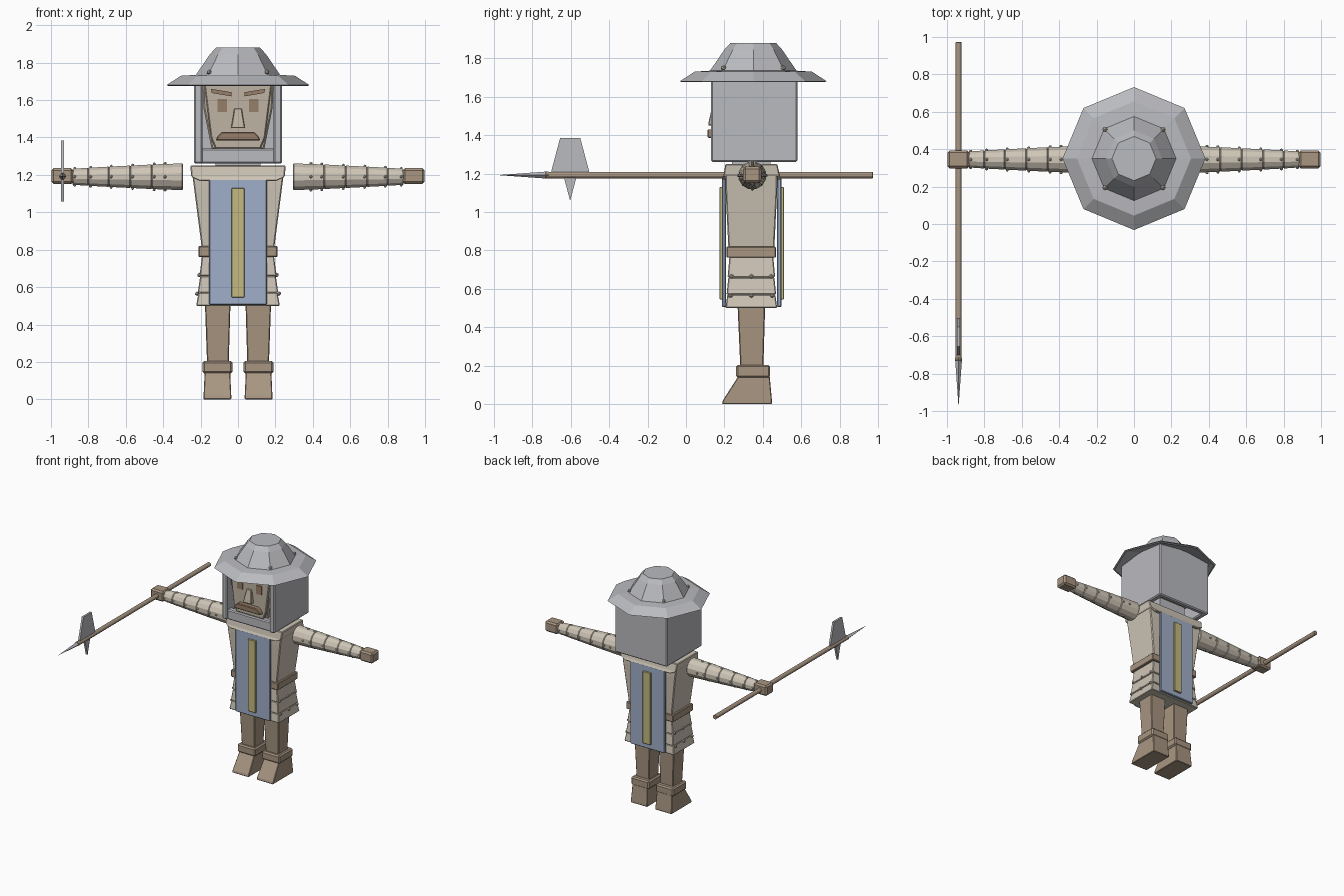
import bpy, bmesh, math
from mathutils import Vector

if "Cube" in bpy.data.objects:
    bpy.data.objects.remove(bpy.data.objects["Cube"])

CY = 0.345  # depth of the body's centre line


def mat(name, r, g, b):
    m = bpy.data.materials.new(name)
    m.diffuse_color = (r, g, b, 1)
    m.use_nodes = True
    m.node_tree.nodes["Principled BSDF"].inputs["Base Color"].default_value = m.diffuse_color
    return m


STEEL = mat("steel grey", 0.49, 0.495, 0.52)
CLOTH = mat("beige cloth", 0.62, 0.56, 0.47)
LEATHER = mat("brown leather", 0.39, 0.30, 0.22)
BLUE = mat("blue cloth", 0.35, 0.43, 0.58)
GOLD = mat("gold", 0.56, 0.49, 0.22)
SKIN = mat("skin", 0.52, 0.45, 0.36)
FEATURE = mat("dark brown", 0.31, 0.21, 0.14)


def loft(name, rings, m, bevel=0.0, caps=True):
    """Skin a list of equal-length point rings."""
    bm = bmesh.new()
    vs = [[bm.verts.new(p) for p in r] for r in rings]
    n = len(rings[0])
    for a, b in zip(vs, vs[1:]):
        for i in range(n):
            bm.faces.new((a[i], a[(i + 1) % n], b[(i + 1) % n], b[i]))
    if caps:
        bm.faces.new(vs[0][::-1])
        bm.faces.new(vs[-1])
    bmesh.ops.remove_doubles(bm, verts=bm.verts, dist=1e-5)
    bmesh.ops.recalc_face_normals(bm, faces=bm.faces)
    me = bpy.data.meshes.new(name)
    bm.to_mesh(me)
    bm.free()
    me.materials.append(m)
    ob = bpy.data.objects.new(name, me)
    bpy.context.collection.objects.link(ob)
    if bevel:
        b = ob.modifiers.new("Bevel", 'BEVEL')
        b.width, b.segments = bevel, 1
    return ob


def rect(x0, x1, y0, y1, z):
    return [(x0, y0, z), (x1, y0, z), (x1, y1, z), (x0, y1, z)]


def box(name, x0, x1, y0, y1, z0, z1, m, bevel=0.005):
    return loft(name, [rect(x0, x1, y0, y1, z0), rect(x0, x1, y0, y1, z1)], m, bevel)


def ring(axis, t, r, n=8, c=(0, 0), turn=0.0):
    """Regular polygon around the x, y or z axis at position t."""
    out = []
    for i in range(n):
        a = math.tau * i / n + turn
        u, v = c[0] + r * math.cos(a), c[1] + r * math.sin(a)
        out.append({'x': (t, u, v), 'y': (u, t, v), 'z': (u, v, t)}[axis])
    return out


def plate(name, pts, y0, y1, m, bevel=0.0):
    """Front-facing outline (x, z) given a depth."""
    return loft(name, [[(x, y, z) for x, z in pts] for y in (y0, y1)], m, bevel)


def studs(name, points, r, m):
    """Small diamond rivets gathered in one object."""
    bm = bmesh.new()
    for p in points:
        res = bmesh.ops.create_icosphere(bm, subdivisions=1, radius=r)
        bmesh.ops.translate(bm, verts=res['verts'], vec=Vector(p))
    me = bpy.data.meshes.new(name)
    bm.to_mesh(me)
    bm.free()
    me.materials.append(m)
    bpy.context.collection.objects.link(bpy.data.objects.new(name, me))


# Hat: crown, brim and hollow underside in one closed profile
hat = [(1.72, 0.22), (1.675, 0.37), (1.68, 0.382), (1.73, 0.305), (1.735, 0.225),
       (1.845, 0.15), (1.88, 0.118)]
loft("hat", [ring('z', z, r, c=(0, CY + 0.005)) for z, r in hat], STEEL)
studs("hat_studs", [(sx * 0.155, CY + 0.005 + sy * 0.155, 1.75)
                    for sx in (-1, 1) for sy in (-1, 1)], 0.014, CLOTH)

# Helmet walls, open at the face
for s, n in ((-1, "left"), (1, "right")):
    xs = sorted((s * 0.19, s * 0.235))
    box("helmet_side_" + n, *xs, 0.13, 0.58, 1.26, 1.72, STEEL, 0.008)
box("helmet_back", -0.23, 0.23, 0.54, 0.58, 1.26, 1.72, STEEL, 0.008)
box("helmet_roof", -0.2, 0.2, 0.14, 0.56, 1.68, 1.72, STEEL, 0)
box("chin_guard", -0.2, 0.2, 0.14, 0.19, 1.26, 1.34, STEEL, 0.008)
box("neck", -0.12, 0.12, 0.24, 0.44, 1.22, 1.36, STEEL, 0)

# Head with a tapering jaw, and its features
loft("head", [rect(-0.14, 0.14, 0.18, 0.46, 1.335), rect(-0.185, 0.185, 0.165, 0.5, 1.56),
              rect(-0.19, 0.19, 0.165, 0.52, 1.69)], SKIN, 0.008)
plate("face", [(-0.12, 1.34), (0.12, 1.34), (0.145, 1.4), (0.18, 1.68), (-0.18, 1.68),
               (-0.145, 1.4)], 0.15, 0.18, SKIN, 0.006)
loft("nose", [rect(-0.037, 0.037, 0.115, 0.17, 1.45), rect(-0.032, 0.032, 0.12, 0.17, 1.48),
              rect(-0.02, 0.02, 0.138, 0.17, 1.555)], SKIN, 0.004)
plate("moustache", [(-0.12, 1.385), (0.12, 1.385), (0.11, 1.405), (0.085, 1.43),
                    (-0.085, 1.43), (-0.11, 1.405)], 0.112, 0.16, FEATURE, 0.005)
for s, n in ((-1, "left"), (1, "right")):
    plate("eye_" + n, [(s * 0.06, 1.535), (s * 0.11, 1.535), (s * 0.11, 1.605),
                       (s * 0.06, 1.605)], 0.143, 0.152, FEATURE)
    plate("eyebrow_" + n, [(s * 0.035, 1.62), (s * 0.14, 1.638), (s * 0.145, 1.66),
                           (s * 0.035, 1.642)], 0.138, 0.152, FEATURE)

# Torso, collar and tiered skirt
loft("torso", [rect(-0.19, 0.19, 0.222, 0.458, 0.78), rect(-0.235, 0.235, 0.205, 0.475, 1.13),
               rect(-0.25, 0.25, 0.203, 0.475, 1.245)], CLOTH, 0.006)
loft("collar", [rect(-0.2, 0.2, 0.185, 0.498, 1.168), rect(-0.25, 0.25, 0.195, 0.488, 1.19),
                rect(-0.255, 0.255, 0.205, 0.475, 1.25)], CLOTH, 0.005)
skirt = [(0.80, 0.192), (0.66, 0.206), (0.57, 0.215), (0.5, 0.224)]
for i, ((z1, w1), (z0, w0)) in enumerate(zip(skirt, skirt[1:])):
    d1, d0 = w1 * 0.6, w0 * 0.6
    loft(f"skirt_tier_{i + 1}", [rect(-w0, w0, 0.34 - d0, 0.34 + d0, z0),
                                 rect(-w1 + 0.004, w1 - 0.004, 0.344 - d1, 0.336 + d1, z1)],
         CLOTH, 0.005)
studs("skirt_studs", [(s * (w + 0.002), 0.34 + t * w * 0.5, z + 0.005) for z, w in
                      ((0.66, 0.205), (0.56, 0.217)) for s in (-1, 1) for t in (-1, 0, 1)],
      0.012, CLOTH)
box("belt", -0.212, 0.212, 0.21, 0.468, 0.762, 0.82, LEATHER)

# Tabard panels, front and back
for n, blue_y, gold_y in (("front", (0.187, 0.208), (0.174, 0.19)),
                          ("back", (0.474, 0.496), (0.493, 0.509))):
    box("tabard_" + n, -0.155, 0.155, *blue_y, 0.505, 1.178, BLUE)
    box("tabard_stripe_" + n, -0.035, 0.035, *gold_y, 0.545, 1.13, GOLD, 0.003)

# Arms: stepped sleeves, rivets and fists
cuts = [0.295, 0.46, 0.575, 0.69, 0.80, 0.885]
for s, n in ((-1, "left"), (1, "right")):
    c = (CY, 1.19)
    rivets = []
    for i, (a, b) in enumerate(zip(cuts, cuts[1:])):
        ra, rb = 0.074 - 0.006 * i, 0.068 - 0.006 * i
        loft(f"sleeve_{n}_{i + 1}", [ring('x', s * a, ra, 12, c, math.pi / 12),
                                     ring('x', s * b, rb, 12, c, math.pi / 12)],
             CLOTH, 0.004)
        for x, r in ((b - 0.012, rb),) + (((0.39, 0.071),) if i == 0 else ()):
            rivets += [(s * x, c[0] + r * math.cos(k * math.pi / 2),
                        c[1] + r * math.sin(k * math.pi / 2)) for k in range(4)]
    studs("sleeve_studs_" + n, rivets, 0.009, CLOTH)
    xs = sorted((s * 0.88, s * 0.998))
    box("hand_" + n, *xs, 0.297, 0.393, 1.152, 1.236, LEATHER, 0.012)

# Legs, cuffs and boots
for s, n in ((-1, "left"), (1, "right")):
    def span(a, b):
        return sorted((s * a, s * b))
    loft("leg_" + n, [rect(*span(0.05, 0.165), 0.283, 0.402, 0.18),
                      rect(*span(0.04, 0.177), 0.268, 0.412, 0.52)], LEATHER, 0.005)
    box("boot_cuff_" + n, *span(0.03, 0.19), 0.26, 0.438, 0.138, 0.205, LEATHER, 0.01)
    loft("boot_" + n, [rect(*span(0.036, 0.184), 0.187, 0.447, 0.0),
                       rect(*span(0.036, 0.184), 0.192, 0.447, 0.02),
                       rect(*span(0.042, 0.178), 0.275, 0.435, 0.15)], LEATHER, 0.004)

# Polearm: shaft, spike, axe blade and lower fluke
PX, PZ = -0.938, 1.192
loft("shaft", [ring('y', y, 0.018, 8, (PX, PZ), math.pi / 8) for y in (-0.73, 0.972)], LEATHER, 0.002)
loft("spear_tip", [ring('y', y, r, 4, (PX, PZ)) for y, r in ((-0.972, 0.0005), (-0.715, 0.019))],
     STEEL)


def blade(name, pts):
    loft(name, [[(PX + dx, y, z) for y, z in pts] for dx in (-0.008, 0.008)], STEEL)


blade("axe_blade", [(-0.70, 1.2), (-0.505, 1.2), (-0.505, 1.215), (-0.55, 1.385),
                    (-0.655, 1.385), (-0.70, 1.215)])
blade("axe_fluke", [(-0.635, 1.18), (-0.57, 1.18), (-0.603, 1.058)])
